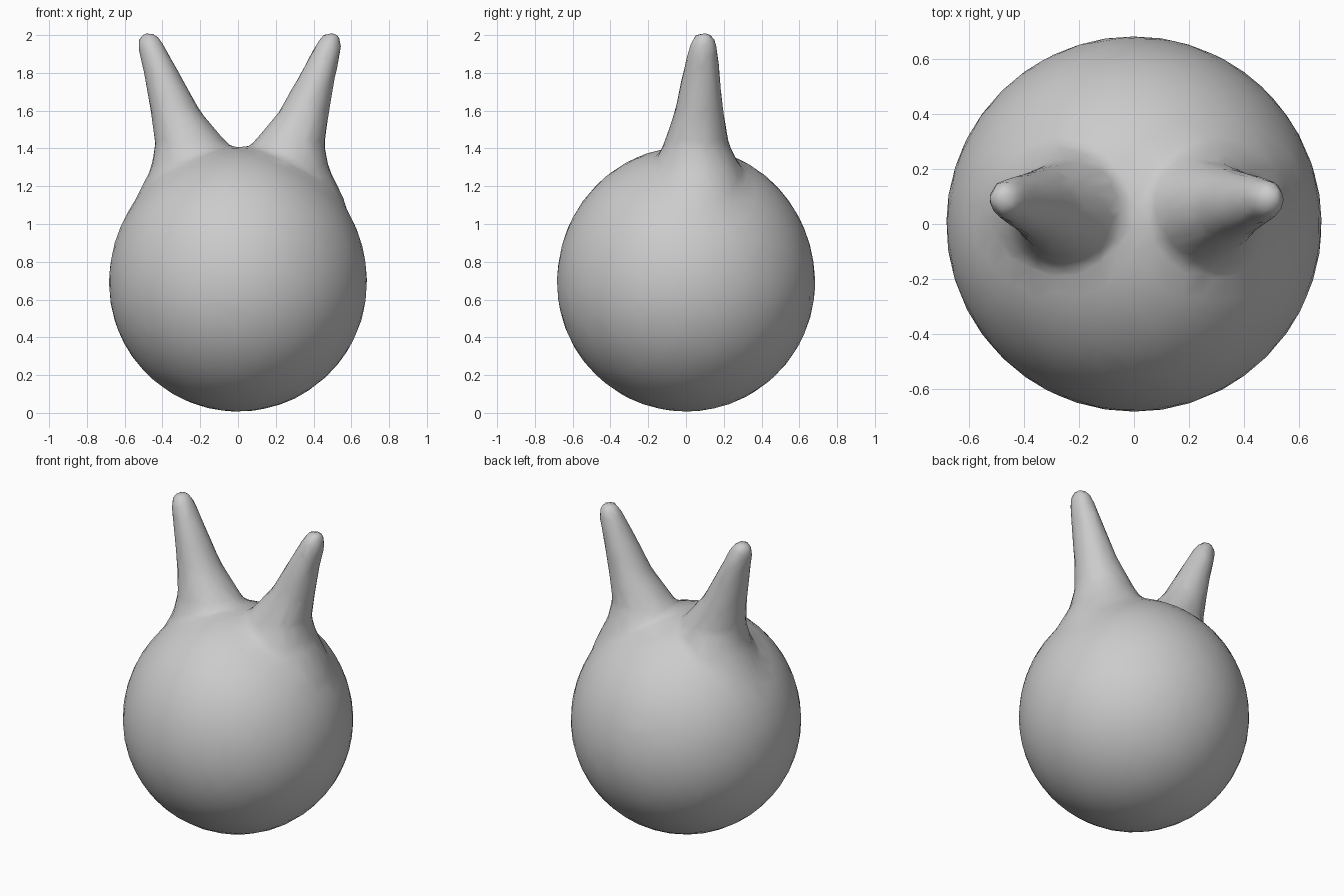
import bpy, bmesh, math

cube = bpy.data.objects.get("Cube")
if cube:
    bpy.data.objects.remove(cube, do_unlink=True)

# Plain clay material
clay = bpy.data.materials.new("grey clay")
clay.use_nodes = True
clay.diffuse_color = (0.6, 0.6, 0.6, 1)
clay.node_tree.nodes["Principled BSDF"].inputs["Base Color"].default_value = (0.6, 0.6, 0.6, 1)

bm = bmesh.new()

# Round body, slightly fuller in its upper half
body = bmesh.ops.create_icosphere(bm, subdivisions=4, radius=0.685)
for v in body["verts"]:
    if v.co.z > 0:
        v.co.z *= 1.05
    v.co.z += 0.69

# Ear cross-sections: height, outer x, inner x, front y, back y
EAR = [
    (1.0, 0.57, 0.10, -0.20, 0.30),
    (1.12, 0.56, 0.06, -0.23, 0.33),
    (1.3, 0.47, 0.0, -0.18, 0.29),
    (1.42, 0.45, 0.06, -0.12, 0.23),
    (1.6, 0.475, 0.21, -0.06, 0.20),
    (1.8, 0.51, 0.32, -0.02, 0.18),
    (1.92, 0.54, 0.385, 0.01, 0.17),
    (1.985, 0.54, 0.42, 0.03, 0.155),
    (2.015, 0.515, 0.45, 0.06, 0.13),
]
SIDES = 24


def add_ear(side):
    rings = []
    for z, outer, inner, front, back in EAR:
        cx, rx = (outer + inner) / 2, (outer - inner) / 2
        cy, ry = (front + back) / 2, (back - front) / 2
        ring = []
        for i in range(SIDES):
            a = 2 * math.pi * i / SIDES
            x = side * (cx + rx * math.cos(a)) + 0.01
            ring.append(bm.verts.new((x, cy + ry * math.sin(a), z)))
        rings.append(ring)
    for low, high in zip(rings, rings[1:]):
        for i in range(SIDES):
            j = (i + 1) % SIDES
            bm.faces.new((low[i], low[j], high[j], high[i]))
    bm.faces.new(rings[0][::-1])
    bm.faces.new(rings[-1])


for side in (-1, 1):
    add_ear(side)
bmesh.ops.recalc_face_normals(bm, faces=bm.faces)

mesh = bpy.data.meshes.new("eared_body")
bm.to_mesh(mesh)
bm.free()
mesh.materials.append(clay)
model = bpy.data.objects.new("eared_body", mesh)
bpy.context.collection.objects.link(model)

# Fuse body and ears into one skin, then soften and simplify it
fuse = model.modifiers.new("fuse", "REMESH")
fuse.mode = "VOXEL"
fuse.voxel_size = 0.025
fuse.use_smooth_shade = True
soften = model.modifiers.new("soften", "SMOOTH")
soften.factor = 0.5
soften.iterations = 8
simplify = model.modifiers.new("simplify", "DECIMATE")
simplify.ratio = 0.08
